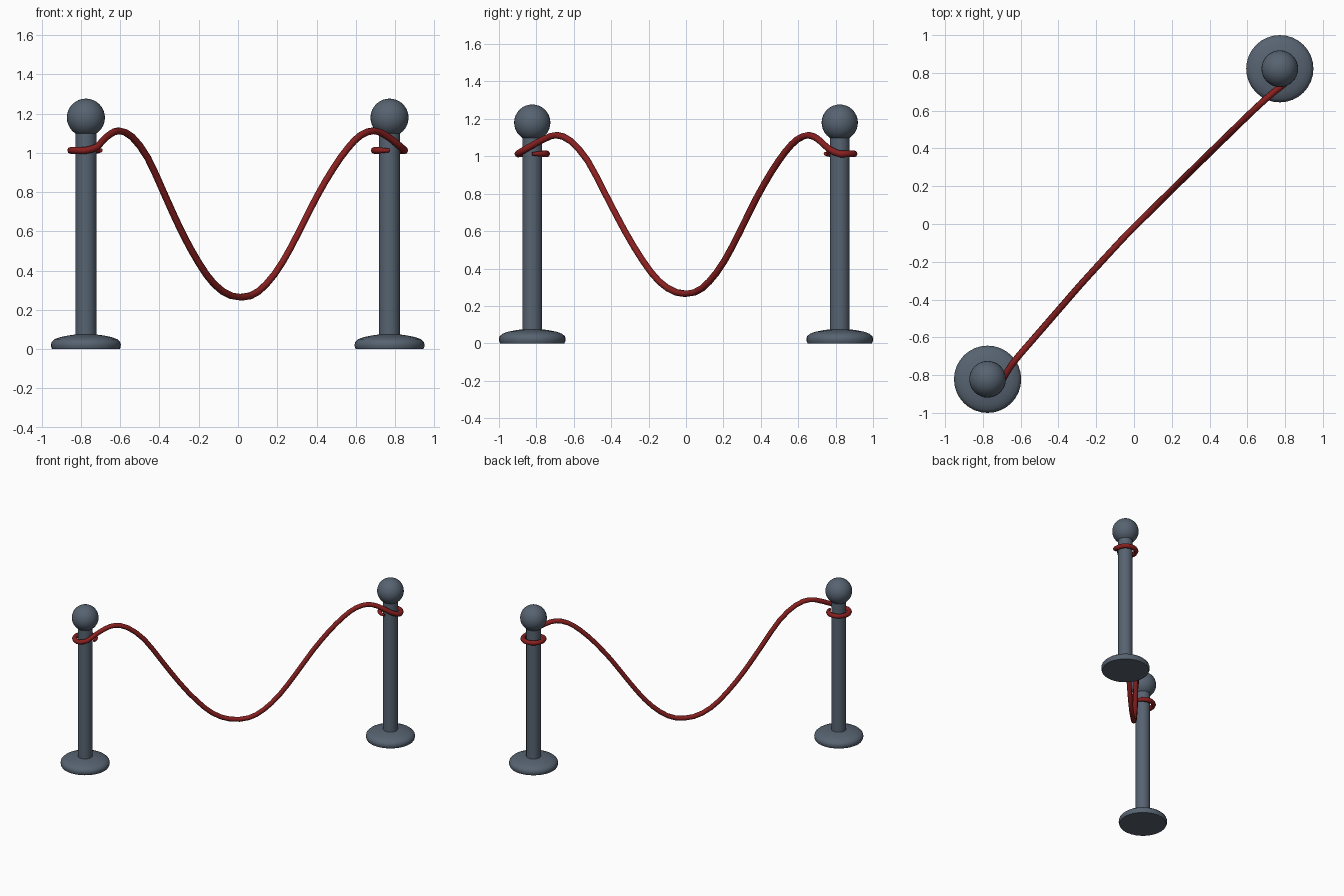
import bpy, bmesh, math
from mathutils import Vector

if "Cube" in bpy.data.objects:
    bpy.data.objects.remove(bpy.data.objects["Cube"])

POSTS = {"left": (-0.775, -0.822), "right": (0.772, 0.822)}
RING_R, RING_Z = 0.077, 1.013


def material(name, rgb):
    mat = bpy.data.materials.new(name)
    mat.diffuse_color = (*rgb, 1)
    mat.use_nodes = True
    mat.node_tree.nodes["Principled BSDF"].inputs["Base Color"].default_value = mat.diffuse_color
    return mat


SLATE = material("slate_metal", (0.095, 0.125, 0.165))
RED = material("rope_red", (0.25, 0.014, 0.014))


def finish(obj, mat, angle=35):
    obj.data.materials.clear()
    obj.data.materials.append(mat)
    bpy.ops.object.select_all(action='DESELECT')
    obj.select_set(True)
    bpy.context.view_layer.objects.active = obj
    bpy.ops.object.shade_smooth_by_angle(angle=math.radians(angle))


def lathe(name, profile, centre, steps=32):
    """Revolve a (radius, z) profile around a vertical axis and cap both ends."""
    bm = bmesh.new()
    rings = [[bm.verts.new((r * math.cos(2 * math.pi * i / steps),
                            r * math.sin(2 * math.pi * i / steps), z))
              for i in range(steps)] for r, z in profile]
    for a, b in zip(rings, rings[1:]):
        for i in range(steps):
            j = (i + 1) % steps
            bm.faces.new((a[i], a[j], b[j], b[i]))
    bm.faces.new(rings[0][::-1])
    bm.faces.new(rings[-1])
    mesh = bpy.data.meshes.new(name)
    bm.to_mesh(mesh)
    bm.free()
    obj = bpy.data.objects.new(name, mesh)
    obj.location = (*centre, 0)
    bpy.context.collection.objects.link(obj)
    finish(obj, SLATE)


# Posts: rounded foot, straight pole, ball top
base = [(0.172, 0), (0.177, 0.012), (0.178, 0.025), (0.174, 0.038), (0.16, 0.051),
        (0.13, 0.062), (0.09, 0.07), (0.053, 0.075)]
for side, (x, y) in POSTS.items():
    lathe(side + "_base", base, (x, y))
    lathe(side + "_pole", [(0.053, 0.06), (0.053, 1.13)], (x, y))
    bpy.ops.mesh.primitive_uv_sphere_add(segments=32, ring_count=16, radius=0.097,
                                         location=(x, y, 1.18))
    ball = bpy.context.object
    ball.name = side + "_ball"
    finish(ball, SLATE)


# Rope: loop round left post, hanging span, loop round right post
def loop(side, start, end, n=12):
    cx, cy = POSTS[side]
    angles = [math.radians(start + (end - start) * i / n) for i in range(n + 1)]
    return [(cx + RING_R * math.cos(a), cy + RING_R * math.sin(a), RING_Z) for a in angles]


def midpoints(points):
    """Insert a smooth in-between point on every segment."""
    pts = [Vector(p) for p in points]
    out = [pts[0]]
    for i in range(1, len(pts)):
        a, b = pts[i - 1], pts[i]
        before, after = pts[max(i - 2, 0)], pts[min(i + 1, len(pts) - 1)]
        out += [(9 * (a + b) - before - after) / 16, b]
    return out


span = [(-0.722, -0.876, 1.028), (-0.69, -0.815, 1.062), (-0.652, -0.752, 1.095),
        (-0.605, -0.692, 1.113), (-0.54, -0.617, 1.082), (-0.46, -0.525, 0.975),
        (-0.375, -0.427, 0.79), (-0.288, -0.327, 0.6), (-0.2, -0.23, 0.44),
        (-0.12, -0.143, 0.33), (-0.033, -0.05, 0.272), (0.063, 0.045, 0.272),
        (0.143, 0.124, 0.33), (0.225, 0.205, 0.44), (0.31, 0.288, 0.597),
        (0.40, 0.376, 0.775), (0.485, 0.459, 0.92), (0.56, 0.532, 1.025),
        (0.625, 0.595, 1.09), (0.69, 0.655, 1.113), (0.745, 0.702, 1.094),
        (0.79, 0.737, 1.063), (0.828, 0.775, 1.032)]
path = midpoints(loop("left", 0, 270) + span + loop("right", 0, 270))

curve = bpy.data.curves.new("rope", 'CURVE')
curve.dimensions = '3D'
curve.bevel_depth = 0.018
curve.bevel_resolution = 2
curve.use_fill_caps = True
spline = curve.splines.new('POLY')
spline.points.add(len(path) - 1)
for i, (p, co) in enumerate(zip(spline.points, path)):
    p.co = (*co, 1)
    p.radius = min(1, 0.5 + 0.1 * min(i, len(path) - 1 - i))  # tapered ends
rope = bpy.data.objects.new("rope", curve)
bpy.context.collection.objects.link(rope)
bpy.ops.object.select_all(action='DESELECT')
rope.select_set(True)
bpy.context.view_layer.objects.active = rope
bpy.ops.object.convert(target='MESH')
finish(bpy.context.object, RED, 50)
